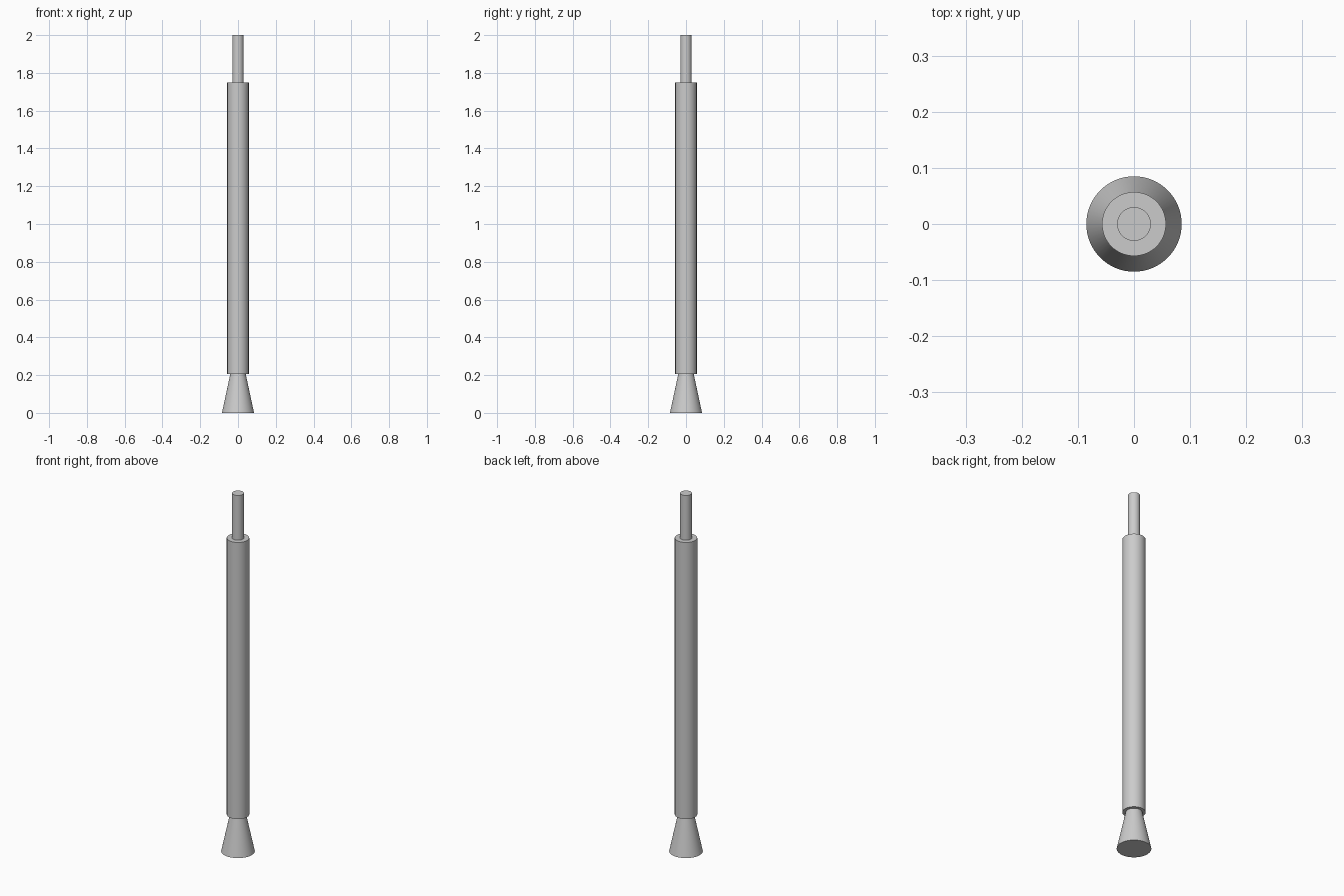
import bpy
import math

cube = bpy.data.objects.get("Cube")
if cube:
    bpy.data.objects.remove(cube, do_unlink=True)

# Single grey finish
grey = bpy.data.materials.new("light_grey")
colour = (0.6, 0.6, 0.6, 1.0)
grey.diffuse_color = colour
grey.use_nodes = True
grey.node_tree.nodes["Principled BSDF"].inputs["Base Color"].default_value = colour


def round_part(name, bottom, top, r_bottom, r_top):
    """Closed upright cylinder or tapered cone between two heights."""
    bpy.ops.mesh.primitive_cone_add(
        vertices=64, radius1=r_bottom, radius2=r_top,
        depth=top - bottom, location=(0, 0, (bottom + top) / 2))
    part = bpy.context.object
    part.name = name
    part.data.name = name
    part.data.materials.append(grey)
    bpy.ops.object.shade_smooth_by_angle(angle=math.radians(30))
    return part


# Flared foot, main tube and thin rod on top
round_part("flared_foot", 0.0, 0.205, 0.085, 0.041)
round_part("main_tube", 0.205, 1.75, 0.057, 0.057)
round_part("top_rod", 1.75, 2.0, 0.03, 0.03)
